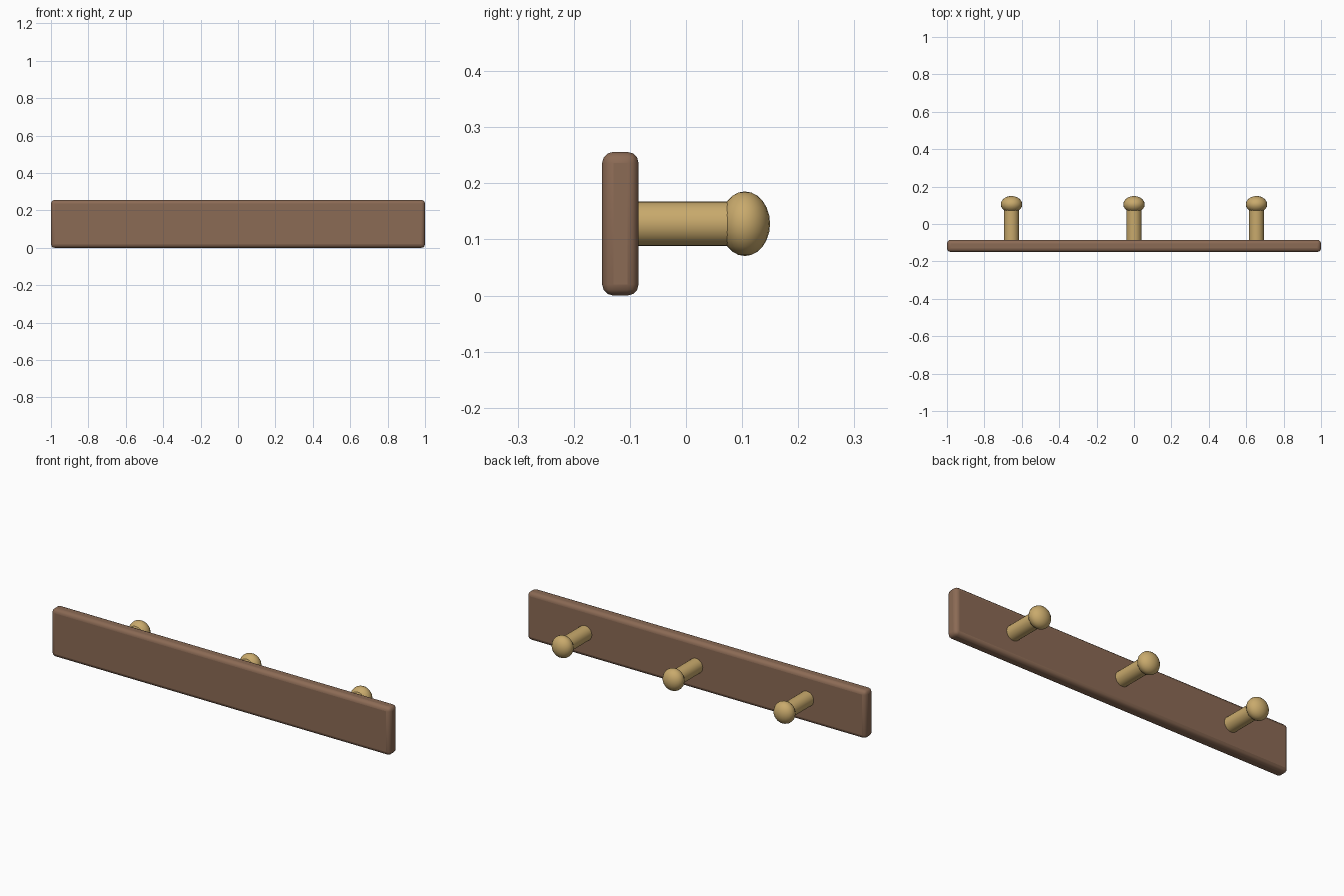
import bpy, math

if "Cube" in bpy.data.objects:
    bpy.data.objects.remove(bpy.data.objects["Cube"])

def material(name, rgb):
    m = bpy.data.materials.new(name)
    m.diffuse_color = (*rgb, 1)
    m.use_nodes = True
    m.node_tree.nodes["Principled BSDF"].inputs["Base Color"].default_value = m.diffuse_color
    return m

wood = material("dark_wood", (0.26, 0.145, 0.09))
brass = material("brass", (0.58, 0.40, 0.15))
MID_Z = 0.128

def finish(name, mat):
    ob = bpy.context.object
    ob.name = name
    ob.data.materials.append(mat)
    bpy.ops.object.transform_apply(location=False, rotation=True, scale=True)
    bpy.ops.object.shade_smooth_by_angle(angle=math.radians(40))
    return ob

# Backing board with rounded edges
bpy.ops.mesh.primitive_cube_add(size=1, location=(0, -0.117, MID_Z))
bpy.context.object.scale = (2, 0.065, 0.256)
board = finish("board", wood)
bevel = board.modifiers.new("round_edges", 'BEVEL')
bevel.width = 0.02
bevel.segments = 3

# Three pegs, each a round shaft with a flattened knob
for side, x in (("left", -0.655), ("middle", 0), ("right", 0.655)):
    y0, y1 = -0.1, 0.1
    bpy.ops.mesh.primitive_cylinder_add(vertices=24, radius=0.04, depth=y1 - y0,
                                        location=(x, (y0 + y1) / 2, MID_Z),
                                        rotation=(math.pi / 2, 0, 0))
    finish(f"peg_shaft_{side}", brass)
    bpy.ops.mesh.primitive_uv_sphere_add(segments=20, ring_count=12, radius=0.0575,
                                         location=(x, 0.105, MID_Z))
    bpy.context.object.scale = (1, 0.78, 1)
    finish(f"peg_knob_{side}", brass)
